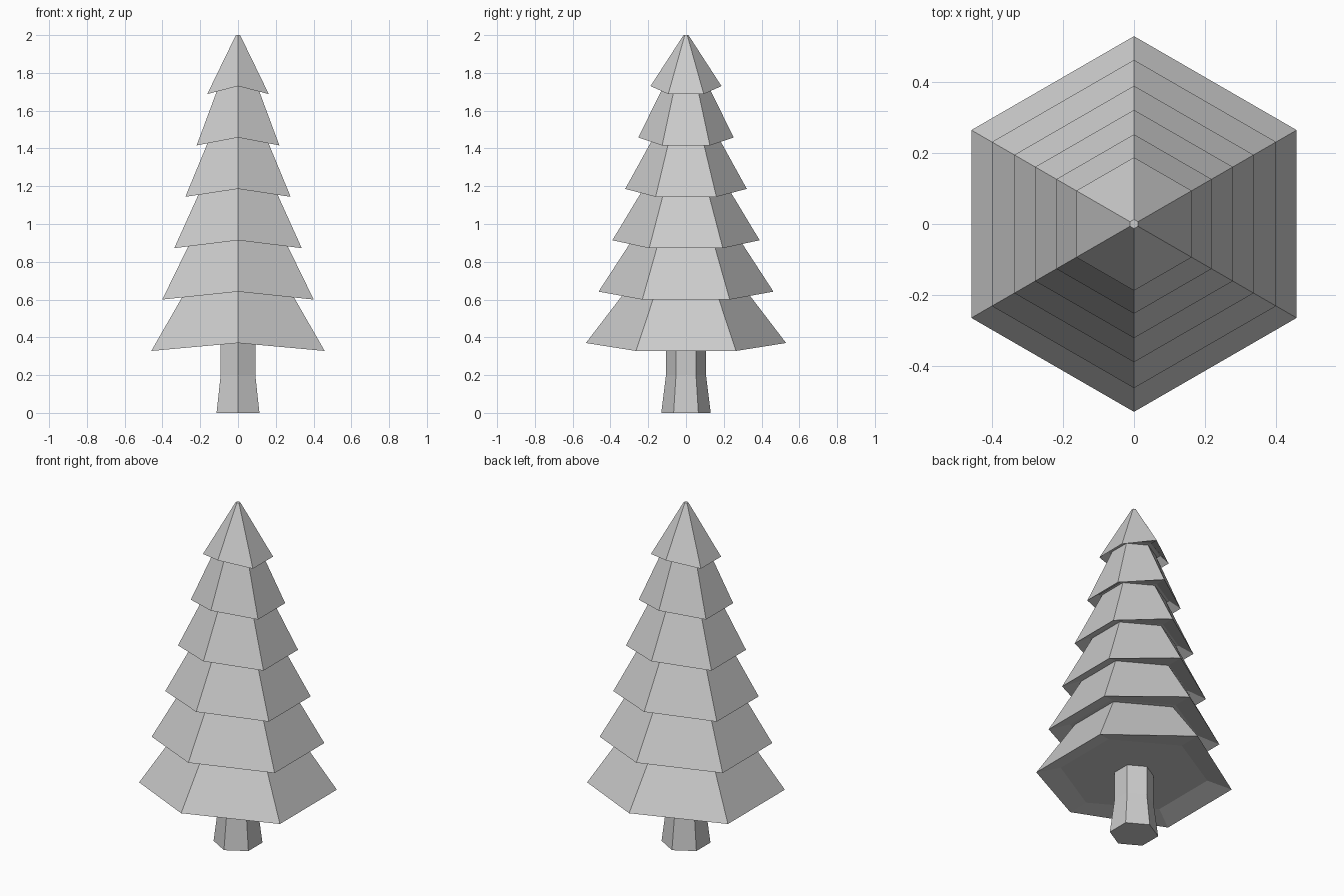
import bpy, bmesh
from math import cos, sin, pi, radians

if "Cube" in bpy.data.objects:
    bpy.data.objects.remove(bpy.data.objects["Cube"])


def hex_ring(bm, r, z, z_peak=None):
    """Six corners, two of them on the y axis; those two may sit at another height."""
    verts = []
    for i in range(6):
        a = radians(30) + i * pi / 3
        on_axis = i in (1, 4)
        h = z_peak if (on_axis and z_peak is not None) else z
        verts.append(bm.verts.new((r * cos(a), r * sin(a), h)))
    return verts


def hex_part(name, rings, cap_start=True, cap_end=False):
    """Skin a stack of hexagonal rings into one flat-shaded object."""
    bm = bmesh.new()
    loops = [hex_ring(bm, *ring) for ring in rings]
    for a, b in zip(loops, loops[1:]):
        for i in range(6):
            j = (i + 1) % 6
            bm.faces.new((a[i], a[j], b[j], b[i]))
    if cap_start:
        bm.faces.new(loops[0][::-1])
    if cap_end:
        bm.faces.new(loops[-1])
    mesh = bpy.data.meshes.new(name)
    bm.to_mesh(mesh)
    bm.free()
    obj = bpy.data.objects.new(name, mesh)
    bpy.context.collection.objects.link(obj)
    return obj


# Trunk, flared at the foot
hex_part("trunk", [(0.131, 0.0), (0.106, 0.2), (0.106, 0.37)])

# Branch tiers: drooping rim, recessed flat underside, sloping sides
rim_radii = [0.53, 0.463, 0.39, 0.322, 0.253, 0.188]
top_radii = [0.322, 0.286, 0.226, 0.172, 0.118, 0.013]
STEP, LOW, HIGH = 0.272, 0.328, 0.37
for n, (rim, top) in enumerate(zip(rim_radii, top_radii)):
    low, high = LOW + n * STEP, HIGH + n * STEP
    last = n == len(rim_radii) - 1
    top_z = 2.0 if last else high + STEP
    hex_part(f"branch_tier_{n + 1}",
             [(rim * 0.75, high), (rim, low, high), (top, top_z)],
             cap_end=last)
